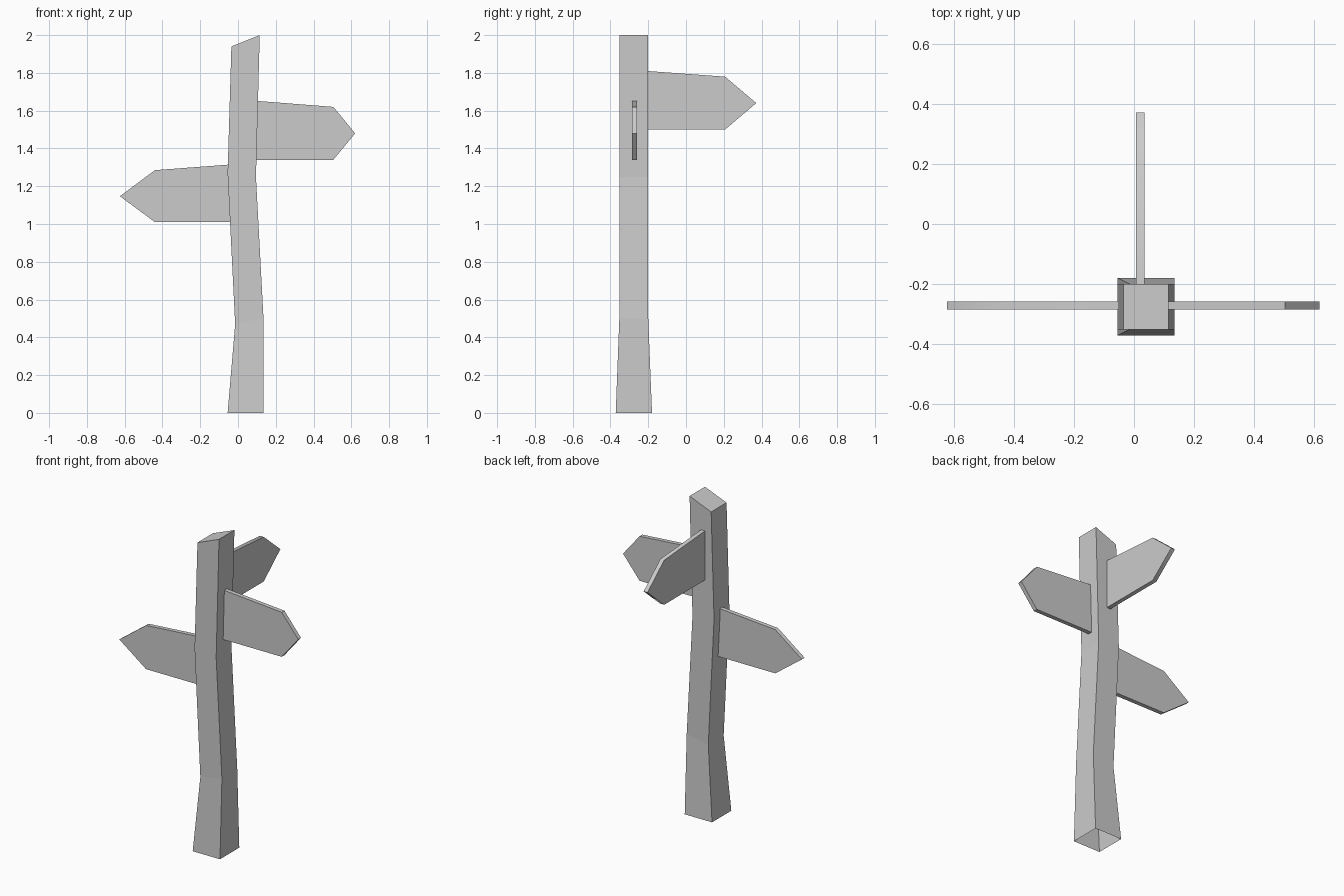
import bpy
import bmesh
import math
from mathutils import Vector

cube = bpy.data.objects.get("Cube")
if cube:
    bpy.data.objects.remove(cube, do_unlink=True)

# One plain grey for everything
grey = bpy.data.materials.new("plain grey")
grey.use_nodes = True
colour = (0.6, 0.6, 0.6, 1)
grey.diffuse_color = colour
grey.node_tree.nodes["Principled BSDF"].inputs["Base Color"].default_value = colour


def finish(bm, name):
    bmesh.ops.recalc_face_normals(bm, faces=bm.faces)
    mesh = bpy.data.meshes.new(name)
    bm.to_mesh(mesh)
    bm.free()
    mesh.materials.append(grey)
    obj = bpy.data.objects.new(name, mesh)
    bpy.context.collection.objects.link(obj)
    return obj


def make_post(name, sections):
    """Crooked square post: (left x, left z, right x, right z, front y, back y)."""
    bm = bmesh.new()
    previous = None
    for lx, lz, rx, rz, front, back in sections:
        ring = [bm.verts.new(p) for p in
                ((lx, front, lz), (rx, front, rz), (rx, back, rz), (lx, back, lz))]
        if previous:
            for i in range(4):
                j = (i + 1) % 4
                bm.faces.new((previous[i], previous[j], ring[j], ring[i]))
        previous = ring
    bm.faces.new(previous)  # slanted top; the foot stays open
    return finish(bm, name)


def make_sign(name, outline, origin, along, thickness):
    """Pointed board: outline is (distance along, height), extruded sideways."""
    along = Vector(along)
    side = Vector((0, 0, 1)).cross(along)
    bm = bmesh.new()
    verts = [bm.verts.new(Vector(origin) + along * d + Vector((0, 0, z)) - side * thickness / 2)
             for d, z in outline]
    face = bm.faces.new(verts)
    extruded = bmesh.ops.extrude_face_region(bm, geom=[face])
    moved = [g for g in extruded["geom"] if isinstance(g, bmesh.types.BMVert)]
    bmesh.ops.translate(bm, verts=moved, vec=side * thickness)
    obj = finish(bm, name)
    # Soften only the shallow corners of the rim
    bpy.ops.object.select_all(action="DESELECT")
    obj.select_set(True)
    bpy.context.view_layer.objects.active = obj
    bpy.ops.object.shade_smooth_by_angle(angle=math.radians(43))
    return obj


make_post("post", [
    (-0.055, 0, 0.135, 0, -0.372, -0.18),
    (-0.015, 0.47, 0.135, 0.50, -0.353, -0.2),
    (-0.055, 1.27, 0.095, 1.25, -0.353, -0.2),
    (-0.035, 1.94, 0.115, 2.0, -0.353, -0.2),
])

# Boards pointing left, right and backward
make_sign("left_sign",
          [(0.095, 1.34), (0.505, 1.34), (0.62, 1.48), (0.505, 1.62), (0.095, 1.652)],
          (0, -0.273, 0), (1, 0, 0), 0.027)
make_sign("right_sign",
          [(0.04, 1.01), (0.44, 1.01), (0.625, 1.147), (0.44, 1.285), (0.04, 1.315)],
          (0, -0.273, 0), (-1, 0, 0), 0.027)
make_sign("back_sign",
          [(-0.205, 1.50), (0.207, 1.50), (0.372, 1.64), (0.207, 1.78), (-0.205, 1.81)],
          (0.021, 0, 0), (0, 1, 0), 0.027)
